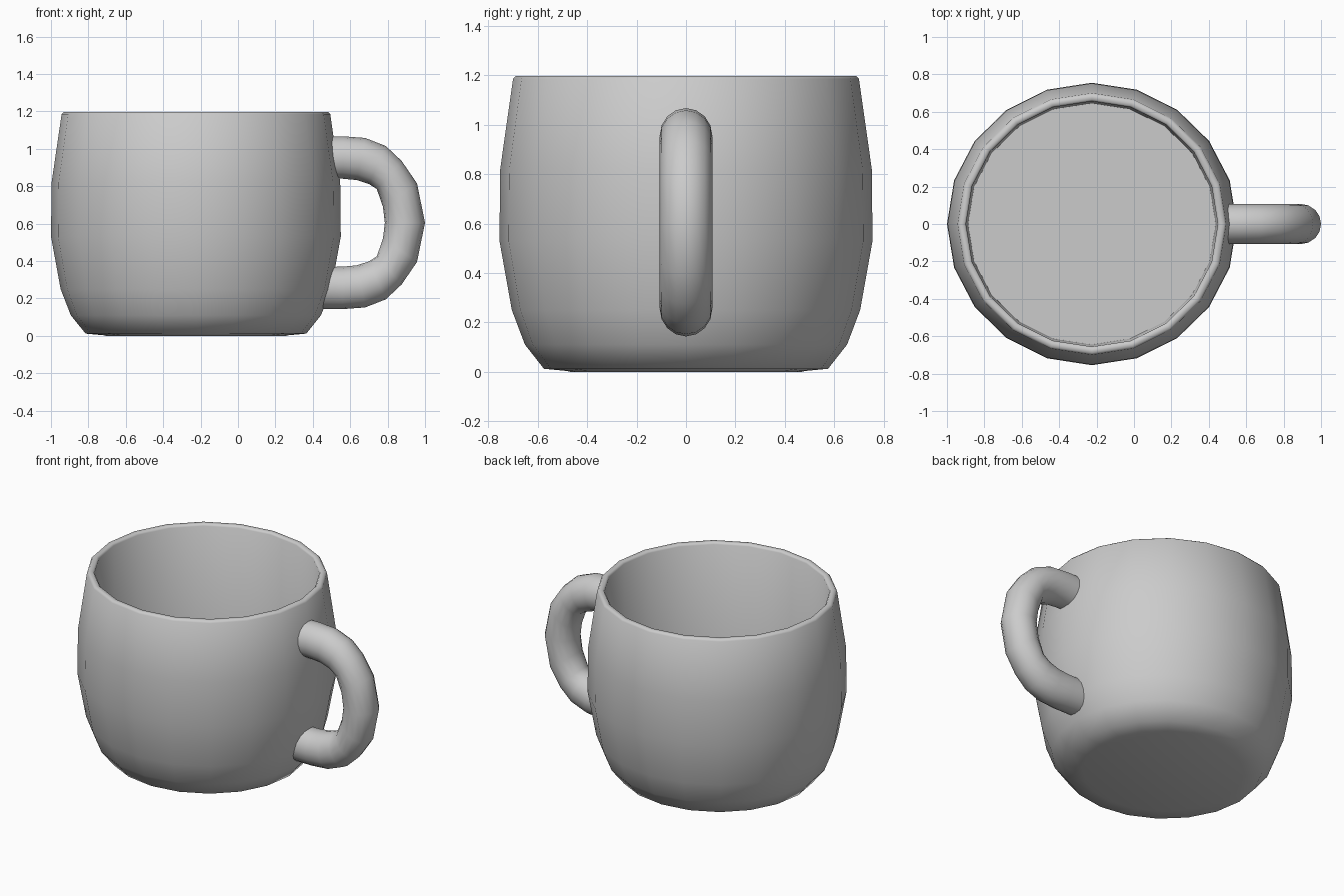
import bpy, bmesh
from math import cos, sin, pi

if "Cube" in bpy.data.objects:
    bpy.data.objects.remove(bpy.data.objects["Cube"])

CX = -0.225          # mug axis
SX = 1.026           # body is slightly wider in x
OUTER = [(0.48, 0.003), (0.575, 0.012), (0.652, 0.11), (0.705, 0.25), (0.755, 0.53),
         (0.752, 0.82), (0.70, 1.185), (0.69, 1.197)]
INNER = [(0.665, 1.197), (0.656, 1.185), (0.645, 0.13)]


def make_object(name, rings):
    """Skin a list of equal-length point rings and cap both ends."""
    bm = bmesh.new()
    vs = [[bm.verts.new(p) for p in r] for r in rings]
    n = len(vs[0])
    for a, b in zip(vs, vs[1:]):
        for i in range(n):
            j = (i + 1) % n
            bm.faces.new((a[i], a[j], b[j], b[i]))
    bm.faces.new(vs[0][::-1])
    bm.faces.new(vs[-1])
    bmesh.ops.recalc_face_normals(bm, faces=bm.faces)
    me = bpy.data.meshes.new(name)
    bm.to_mesh(me)
    bm.free()
    ob = bpy.data.objects.new(name, me)
    bpy.context.collection.objects.link(ob)
    bpy.ops.object.select_all(action='DESELECT')
    ob.select_set(True)
    bpy.context.view_layer.objects.active = ob
    bpy.ops.object.shade_smooth_by_angle(angle=pi / 3)
    return ob


def wall_x(y, z):
    """x of a point buried just inside the mug wall on the handle side."""
    for (r0, z0), (r1, z1) in zip(OUTER, OUTER[1:]):
        if z0 <= z <= z1:
            r = r0 + (r1 - r0) * (z - z0) / (z1 - z0) - 0.02
            return CX + SX * (r * r - y * y) ** 0.5
    return CX


# Mug body: outer wall, rim, straight inner wall and inner floor in one lathe
N = 20
make_object("mug_body", [[(CX + SX * r * cos(2 * pi * i / N), r * sin(2 * pi * i / N), z)
                          for i in range(N)] for r, z in [(0.47, 0)] + OUTER + INNER])

# Handle: outer and inner edge of each cross-section, mirrored about mid height
MID = 0.605
half = [((0.50, 1.066), (0.50, 0.841)), ((0.56, 1.067), (0.56, 0.84)),
        ((0.68, 1.058), (0.635, 0.833)), ((0.79, 1.015), (0.70, 0.812)),
        ((0.875, 0.935), (0.742, 0.785)), ((0.957, 0.815), (0.775, 0.69))]
flip = lambda p: (p[0], 2 * MID - p[1])
path = half + [((1.0, MID), (0.785, MID))] + [(flip(o), flip(i)) for o, i in half[::-1]]

M = 16
rings = []
for k, ((ox, oz), (ix, iz)) in enumerate(path):
    ring = []
    for i in range(M):
        c, y = cos(2 * pi * i / M), 0.107 * sin(2 * pi * i / M)
        x = (ox + ix) / 2 + (ox - ix) / 2 * c
        z = (oz + iz) / 2 + (oz - iz) / 2 * c
        if k in (0, len(path) - 1):
            x = wall_x(y, z)
        ring.append((x, y, z))
    rings.append(ring)
make_object("handle", rings)
